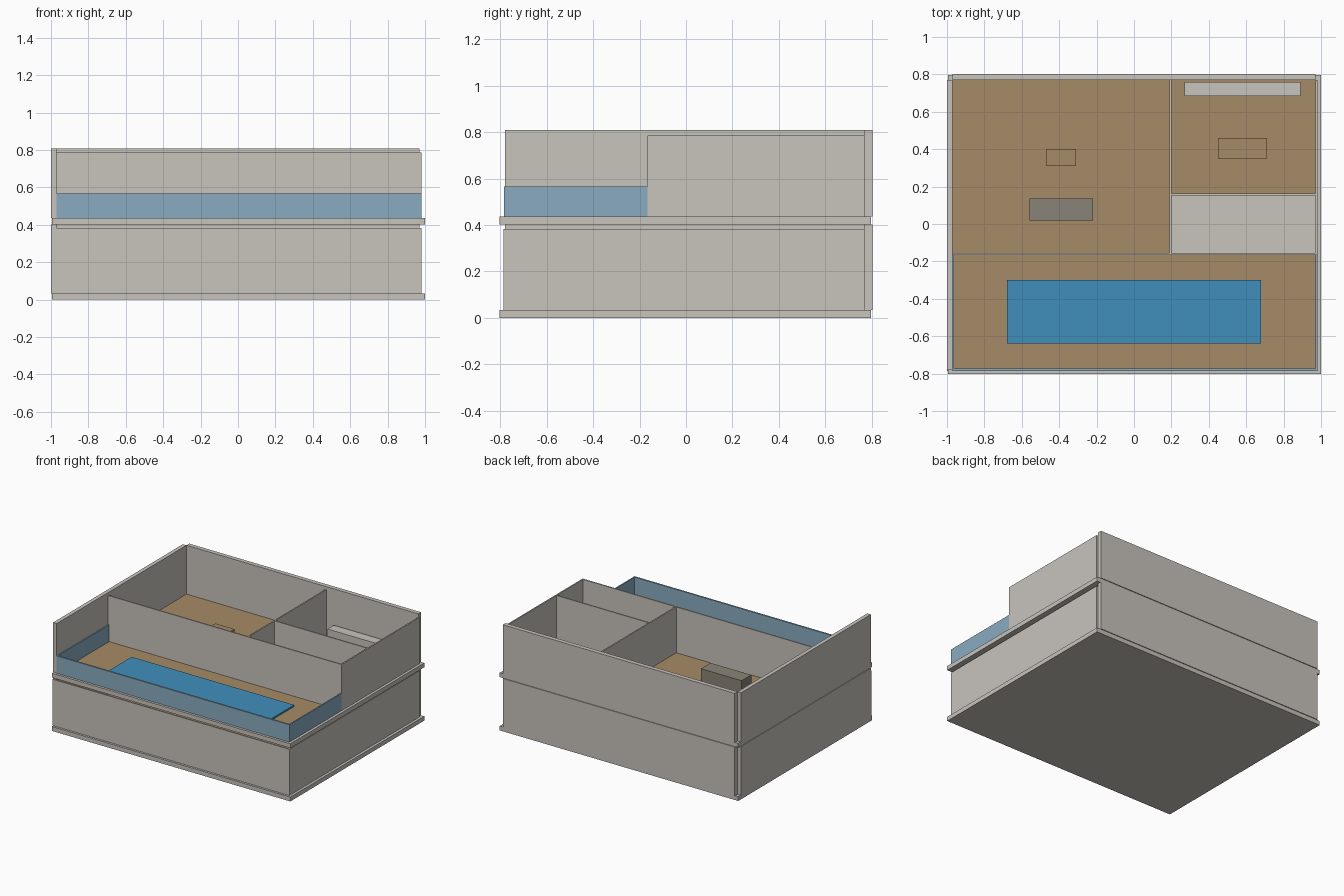
import bpy
import bmesh

cube = bpy.data.objects.get("Cube")
if cube:
    bpy.data.objects.remove(cube, do_unlink=True)


def material(name, color):
    mat = bpy.data.materials.new(name)
    mat.diffuse_color = (*color, 1)
    mat.use_nodes = True
    bsdf = next(n for n in mat.node_tree.nodes if n.type == 'BSDF_PRINCIPLED')
    bsdf.inputs["Base Color"].default_value = (*color, 1)
    return mat


plaster = material("warm_grey_plaster", (0.578, 0.546, 0.503))
wood = material("wood_brown", (0.381, 0.258, 0.136))
glass = material("pale_blue_glass", (0.254, 0.407, 0.527))
water = material("pool_blue", (0.053, 0.275, 0.503))
fabric = material("sofa_grey", (0.254, 0.231, 0.188))


def box(name, mat, x, y, z):
    """Box spanning the given (low, high) ranges."""
    bm = bmesh.new()
    bmesh.ops.create_cube(bm, size=1)
    for v in bm.verts:
        v.co = [r[0] if c < 0 else r[1] for c, r in zip(v.co, (x, y, z))]
    mesh = bpy.data.meshes.new(name)
    bm.to_mesh(mesh)
    bm.free()
    mesh.materials.append(mat)
    obj = bpy.data.objects.new(name, mesh)
    bpy.context.collection.objects.link(obj)
    return obj


# Heights shared by both storeys
SLAB = 0.033
STOREY = 0.403
UPPER = STOREY + SLAB
LOW_TOP = 0.35      # thin walls, above the slab
HIGH_TOP = 0.373    # thick walls, above the slab
INNER_X = (-0.97, 0.97)
INNER_Y = (-0.775, 0.77)
RIGHT_X = (0.97, 0.98)
MID_Y = (-0.165, -0.155)

# Slab, floor boards and thick outer walls of each storey
for storey, base in (("lower", 0), ("upper", STOREY)):
    floor = base + SLAB
    top = floor + HIGH_TOP if base else STOREY
    box(storey + "_slab", plaster, (-0.995, 1), (-0.803, 0.797), (base, floor))
    box(storey + "_floor_boards", wood, INNER_X, INNER_Y, (floor, floor + 0.004))
    box(storey + "_right_wall", plaster, (-1, -0.97), (-0.78, 0.77), (floor, top))
    box(storey + "_back_wall", plaster, INNER_X, (0.77, 0.803), (floor, top))

# Thin outer walls
low = (SLAB, SLAB + LOW_TOP)
high = (UPPER, UPPER + LOW_TOP)
box("lower_front_wall", plaster, (-1, 0.98), (-0.787, -0.777), low)
box("lower_left_wall", plaster, RIGHT_X, (-0.777, 0.77), low)
box("upper_left_wall", plaster, RIGHT_X, (MID_Y[0], 0.77), high)

# Upper storey partitions
box("terrace_wall", plaster, INNER_X, MID_Y, high)
box("long_partition", plaster, (0.19, 0.2), (MID_Y[1], 0.77), high)
box("short_partition", plaster, (0.2, 0.97), (0.153, 0.163), high)
box("bathroom_floor", plaster, (0.2, 0.97), (MID_Y[1], 0.153), (UPPER, UPPER + 0.007))

# Terrace glass railing
rail = (UPPER, 0.567)
box("front_glass", glass, (-0.97, 0.98), (-0.785, -0.772), rail)
for side, x in (("right", (-0.97, -0.962)), ("left", RIGHT_X)):
    box(side + "_glass", glass, x, (-0.772, MID_Y[0]), rail)

# Pool and furniture
box("pool", water, (-0.68, 0.68), (-0.64, -0.3), (UPPER, 0.452))
box("sofa", fabric, (-0.56, -0.22), (0.02, 0.135), (UPPER, 0.54))
box("coffee_table", wood, (-0.47, -0.31), (0.31, 0.4), (UPPER, 0.493))
box("bed", wood, (0.45, 0.71), (0.35, 0.46), (UPPER, 0.493))
box("cabinet", plaster, (0.27, 0.89), (0.685, 0.76), (UPPER, 0.54))
